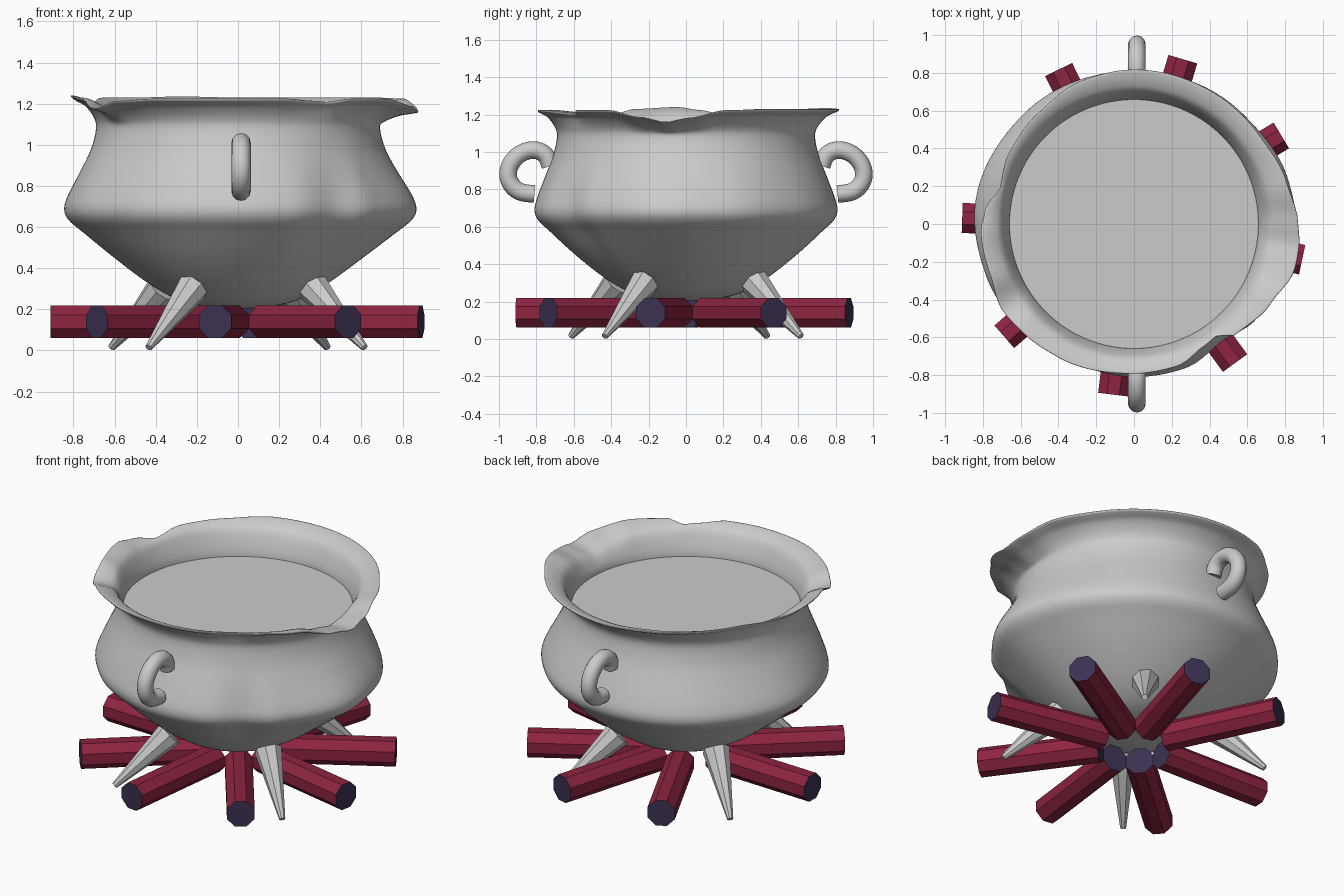
import bpy, bmesh, math
from mathutils import Vector, Matrix

if "Cube" in bpy.data.objects:
    bpy.data.objects.remove(bpy.data.objects["Cube"])


def material(name, col):
    m = bpy.data.materials.new(name)
    m.diffuse_color = (*col, 1)
    m.use_nodes = True
    m.node_tree.nodes["Principled BSDF"].inputs["Base Color"].default_value = m.diffuse_color
    return m


def add_object(name, bm, smooth=False):
    bmesh.ops.recalc_face_normals(bm, faces=bm.faces)
    me = bpy.data.meshes.new(name)
    bm.to_mesh(me)
    bm.free()
    for p in me.polygons:
        p.use_smooth = smooth
    ob = bpy.data.objects.new(name, me)
    bpy.context.collection.objects.link(ob)
    return ob


def catmull(a, b, c, d, t):
    return 0.5 * (2 * b + (c - a) * t + (2 * a - 5 * b + 4 * c - d) * t * t
                  + (3 * b - a - 3 * c + d) * t ** 3)


def smooth_path(pts, steps):
    v = [Vector(p) for p in pts]
    v = [v[0]] + v + [v[-1]]
    out = [catmull(*v[i:i + 4], s / steps) for i in range(len(v) - 3) for s in range(steps)]
    return out + [v[-1]]


def around(keys, ang):
    """Eased periodic lookup in a list of (angle, values...)."""
    ks = [(keys[-1][0] - 360, *keys[-1][1:])] + keys + [(keys[0][0] + 360, *keys[0][1:])]
    for p, q in zip(ks, ks[1:]):
        if p[0] <= ang <= q[0]:
            t = (ang - p[0]) / (q[0] - p[0])
            t = t * t * (3 - 2 * t)
            return [u + (w - u) * t for u, w in zip(p[1:], q[1:])]


# Dented rim: angle, radius, height
RIM = [(0, .865, 1.175), (15, .835, 1.215), (35, .81, 1.22), (57, .81, 1.22), (90, .815, 1.22),
       (110, .805, 1.225), (130, .775, 1.22), (150, .76, 1.22), (165, .735, 1.195),
       (175, .79, 1.215), (183, .81, 1.23), (200, .805, 1.22), (213, .83, 1.17),
       (224, .82, 1.205), (240, .81, 1.215), (270, .79, 1.215), (287, .785, 1.215),
       (300, .745, 1.205), (306, .735, 1.20), (313, .795, 1.215), (330, .835, 1.215),
       (344, .88, 1.18), (353, .878, 1.155)]
# Dented belly: angle, radius at its widest
BELLY = [(15, .85), (45, .82), (90, .81), (135, .825), (172, .848), (200, .83), (225, .81),
         (250, .80), (270, .81), (290, .81), (307, .775), (322, .82), (352, .872)]
# Lower pot wall: radius, height
WALL = [(.06, .205), (.17, .215), (.3, .25), (.44, .33), (.6, .455), (.735, .575), (.80, .635),
        (.82, .69), (.803, .76), (.757, .87), (.712, .98), (.69, 1.08)]


def pot_profile(ang):
    R, Z = around(RIM, ang)
    B = around(BELLY, ang)[0] - .82
    pts = [(r + B * math.exp(-((z - .68) / .2) ** 2), z) for r, z in WALL]
    # flare out to the lip, then back down the inside
    for f, g in [(.12, .4), (.5, .78), (.85, .93), (1, 1), (.97, 1.07), (.5, .95), (.1, .68)]:
        pts.append((.69 + (R - .69) * f, 1.08 + (Z - 1.08) * g))
    return smooth_path(pts + [(.662, 1.07), (.66, 1.0)], 4)


# Pot
SEG = 120
bm = bmesh.new()
cols = []
for i in range(SEG):
    a = math.radians(i * 360 / SEG)
    cols.append([bm.verts.new((p.x * math.cos(a), p.x * math.sin(a), p.y))
                 for p in pot_profile(i * 360 / SEG)])
for i in range(SEG):
    c, d = cols[i], cols[(i + 1) % SEG]
    for j in range(len(c) - 1):
        bm.faces.new((c[j], d[j], d[j + 1], c[j + 1]))
bm.faces.new([c[0] for c in reversed(cols)])
add_object("pot", bm, True)

# Contents surface inside the neck
bm = bmesh.new()
bmesh.ops.create_circle(bm, cap_ends=True, segments=64, radius=.668,
                        matrix=Matrix.Translation((0, 0, 1.04)))
add_object("pot_contents", bm)

# Handles
HANDLE = [(.725, .925), (.745, .975), (.785, 1.005), (.84, 1.008), (.9, .98), (.942, .925),
          (.95, .865), (.925, .815), (.88, .785), (.81, .775)]
for name, s in (("front_handle", -1), ("back_handle", 1)):
    cu = bpy.data.curves.new(name, 'CURVE')
    cu.dimensions = '3D'
    cu.bevel_depth = .047
    cu.bevel_resolution = 4
    cu.use_fill_caps = True
    path = smooth_path(HANDLE, 4)
    sp = cu.splines.new('POLY')
    sp.points.add(len(path) - 1)
    for pt, p in zip(sp.points, path):
        pt.co = (.015, s * p.x, p.y, 1)
    sp.use_smooth = True
    bpy.context.collection.objects.link(bpy.data.objects.new(name, cu))


def rod(name, p, q, r1, r2):
    """Eight-sided tapered rod from p to q."""
    p, q = Vector(p), Vector(q)
    bm = bmesh.new()
    m = (Matrix.Translation((p + q) / 2) @ (q - p).to_track_quat('Z', 'Y').to_matrix().to_4x4()
         @ Matrix.Rotation(math.pi / 8, 4, 'Z'))
    bmesh.ops.create_cone(bm, cap_ends=True, segments=8, radius1=r1, radius2=r2,
                          depth=(q - p).length, matrix=m)
    return add_object(name, bm)


# Splayed legs
for k in range(4):
    rot = Matrix.Rotation(k * math.pi / 2, 3, 'Z')
    rod(f"leg_{k + 1}", rot @ Vector((-.22, -.365, .305)), rot @ Vector((-.435, -.615, .014)),
        .08, .018)

# Ring of logs
bark = material("bark", (.27, .018, .05))
cut = material("cut_wood", (.045, .03, .085))
for k, a in enumerate((-54, -12, 31, 73.5, 116, 178, 221, 263)):
    d = Vector((math.cos(math.radians(a)), math.sin(math.radians(a)), 0))
    up = Vector((0, 0, .14))
    ob = rod(f"log_{k + 1}", d * .2 + up, d * .91 + up, .086, .086)
    ob.data.materials.append(bark)
    ob.data.materials.append(cut)
    for f in ob.data.polygons:
        f.material_index = int(len(f.vertices) > 4)
